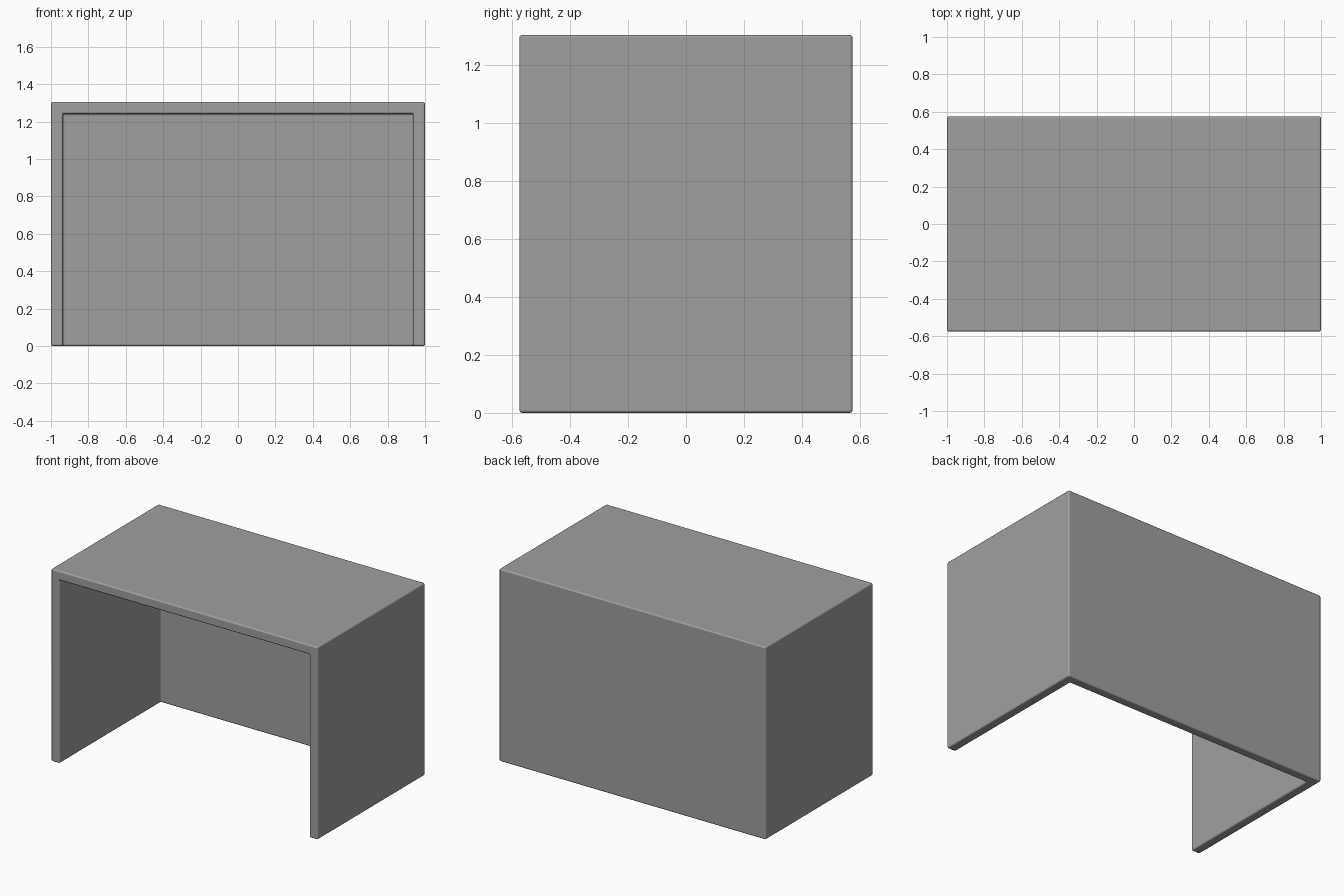
import bpy
import bmesh
from mathutils import Matrix, Vector

default = bpy.data.objects.get("Cube")
if default:
    bpy.data.objects.remove(default, do_unlink=True)

WIDTH, DEPTH, HEIGHT = 2.0, 1.15, 1.305
WALL = 0.064
ROUND = 0.01

# Single grey material
grey = bpy.data.materials.new("mid grey")
grey.use_nodes = True
colour = (0.35, 0.35, 0.35, 1.0)
grey.diffuse_color = colour
grey.node_tree.nodes["Principled BSDF"].inputs["Base Color"].default_value = colour

# Box shell left open at the front and underneath
bm = bmesh.new()
placement = Matrix.Translation((0, 0, HEIGHT / 2)) @ Matrix.Diagonal((WIDTH, DEPTH, HEIGHT, 1))
bmesh.ops.create_cube(bm, size=1, matrix=placement)
bm.normal_update()
open_sides = [f for f in bm.faces
              if f.normal.dot(Vector((0, -1, 0))) > 0.9 or f.normal.z < -0.9]
bmesh.ops.delete(bm, geom=open_sides, context='FACES')
mesh = bpy.data.meshes.new("desk_shell")
bm.to_mesh(mesh)
bm.free()
mesh.materials.append(grey)
for face in mesh.polygons:
    face.use_smooth = True

desk = bpy.data.objects.new("desk_shell", mesh)
bpy.context.collection.objects.link(desk)

# Panels of even thickness
panels = desk.modifiers.new("panel thickness", 'SOLIDIFY')
panels.thickness = WALL
panels.offset = -1
panels.use_even_offset = True

# Softly rounded edges
edges = desk.modifiers.new("rounded edges", 'BEVEL')
edges.width = ROUND
edges.segments = 3
edges.limit_method = 'ANGLE'
edges.harden_normals = True
